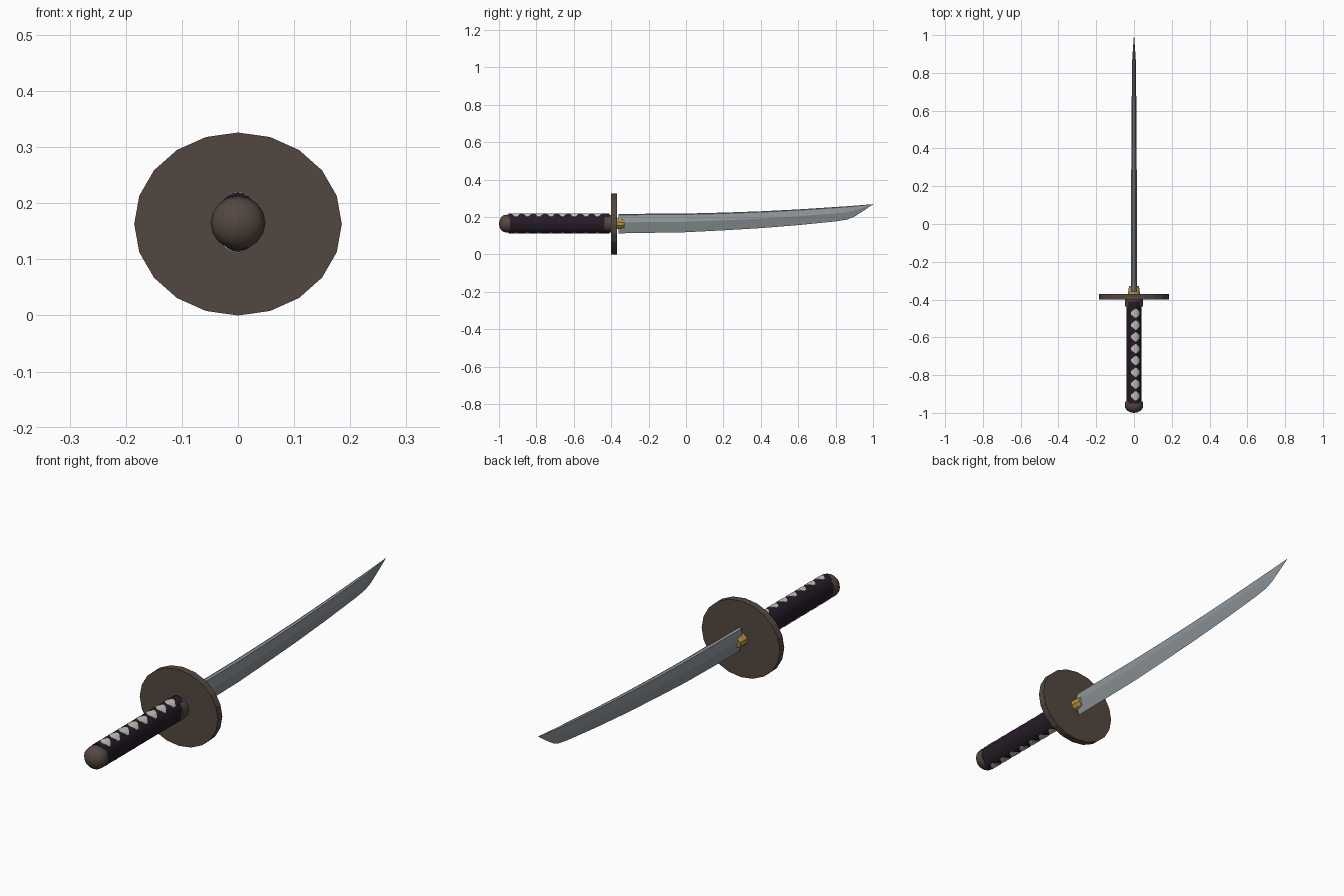
import bpy, bmesh, math

if "Cube" in bpy.data.objects:
    bpy.data.objects.remove(bpy.data.objects["Cube"])


def material(name, rgb):
    m = bpy.data.materials.new(name)
    m.diffuse_color = (*rgb, 1)
    m.use_nodes = True
    m.node_tree.nodes["Principled BSDF"].inputs["Base Color"].default_value = m.diffuse_color
    return m


STEEL = material("steel", (0.27, 0.30, 0.32))
BRONZE = material("dark bronze", (0.088, 0.064, 0.052))
GOLD = material("gold", (0.48, 0.29, 0.06))
WRAP = material("dark purple wrap", (0.019, 0.011, 0.020))
PALE = material("pale inlay", (0.55, 0.53, 0.48))


def make(name, rings, mat, smooth=None):
    """Skin a list of equally long vertex rings and cap both ends."""
    bm = bmesh.new()
    vs = [[bm.verts.new(p) for p in r] for r in rings]
    n = len(rings[0])
    for a, b in zip(vs, vs[1:]):
        for i in range(n):
            j = (i + 1) % n
            bm.faces.new((a[i], a[j], b[j], b[i]))
    bm.faces.new(vs[0])
    bm.faces.new(vs[-1])
    bmesh.ops.remove_doubles(bm, verts=bm.verts, dist=1e-5)
    bmesh.ops.recalc_face_normals(bm, faces=bm.faces)
    me = bpy.data.meshes.new(name)
    bm.to_mesh(me)
    bm.free()
    ob = bpy.data.objects.new(name, me)
    bpy.context.collection.objects.link(ob)
    me.materials.append(mat)
    if smooth:
        bpy.context.view_layer.objects.active = ob
        ob.select_set(True)
        bpy.ops.object.shade_smooth_by_angle(angle=math.radians(smooth))
        ob.select_set(False)
    return ob


def ellipse(y, rx, rz, cz, n):
    return [(rx * math.sin(2 * math.pi * i / n), y,
             cz + rz * math.cos(2 * math.pi * i / n)) for i in range(n)]


def lathe(name, profile, cz, n, mat, smooth=None):
    return make(name, [ellipse(y, rx, rz, cz, n) for y, rx, rz in profile], mat, smooth)


# Guard disc and the collar behind it
lathe("guard", [(-0.40, 0.185, 0.163), (-0.37, 0.185, 0.163)], 0.163, 20, BRONZE)
lathe("grip_collar", [(-0.437, 0.047, 0.047), (-0.40, 0.047, 0.047)], 0.165, 16, BRONZE, 35)

# Grip and rounded pommel
GX, GZ, GC = 0.039, 0.053, 0.166
lathe("grip", [(-0.95, GX, GZ), (-0.41, GX, GZ)], GC, 24, WRAP, 35)
lathe("pommel", [(-0.94, 0.046, 0.046), (-0.955, 0.049, 0.048), (-0.975, 0.046, 0.045),
                 (-0.988, 0.035, 0.035), (-0.997, 0.018, 0.018), (-1.0, 0.001, 0.001)],
      0.165, 16, BRONZE, 50)

# Gold blade collar
lathe("blade_collar", [(-0.372, 0.033, 0.028), (-0.345, 0.031, 0.027),
                       (-0.328, 0.026, 0.022)], 0.164, 10, GOLD)

# Blade: stations of (y, spine z, edge z, half thickness)
stations = [(-0.36, 0.217, 0.113, 0.017), (0.0, 0.219, 0.119, 0.016),
            (0.2, 0.224, 0.129, 0.015), (0.4, 0.231, 0.141, 0.014),
            (0.6, 0.241, 0.157, 0.0125), (0.8, 0.254, 0.177, 0.011),
            (0.86, 0.258, 0.186, 0.010), (0.90, 0.261, 0.202, 0.0075),
            (0.95, 0.265, 0.234, 0.004), (1.0, 0.269, 0.2685, 0.0005)]
rings = []
for y, top, low, t in stations:
    ridge = low + 0.56 * (top - low)
    rings.append([(0, y, top), (t * 0.55, y, top - (top - low) * 0.05), (t, y, ridge),
                  (0, y, low), (-t, y, ridge), (-t * 0.55, y, top - (top - low) * 0.05)])
make("blade", rings, STEEL)

# Pale inlays: thin curved hexagons on the top and, turned half round, the bottom
def inlay(name, y, turn):
    def arc(a, w, lift):
        return (w, a, lift)
    rings = []
    steps = 8
    lo, hi = -0.38, 0.85
    for i in range(steps + 1):
        f = i / steps
        a = lo + (hi - lo) * f + turn
        w = 0.025 * min(1, 0.25 + 1.7 * min(f, 1 - f))
        s, c = math.sin(a), math.cos(a)
        rings.append([((GX + d) * s, y + e * w, GC + (GZ + d) * c)
                      for d, e in ((-0.002, -1), (0.0015, -1), (0.0015, 1), (-0.002, 1))])
    make(name, rings, PALE)


for k in range(8):
    inlay(f"top_inlay_{k + 1}", -0.91 + k * 0.0625, 0)
    inlay(f"bottom_inlay_{k + 1}", -0.91 + k * 0.0625, math.pi)
